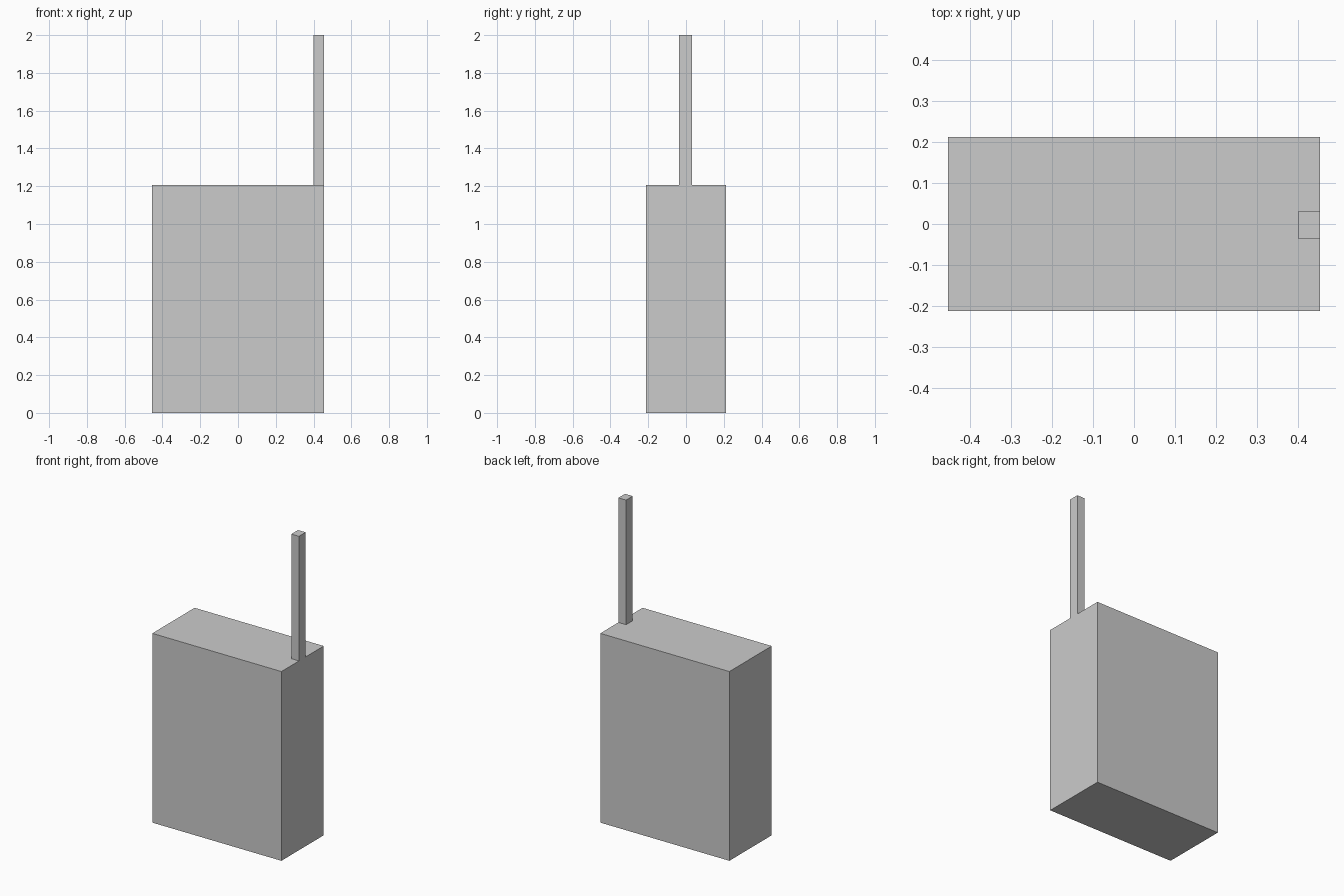
import bpy
from mathutils import Vector

if "Cube" in bpy.data.objects:
    bpy.data.objects.remove(bpy.data.objects["Cube"])


def box(name, lo, hi):
    """Add a box spanning the corners lo and hi."""
    lo, hi = Vector(lo), Vector(hi)
    bpy.ops.mesh.primitive_cube_add(size=1, location=(lo + hi) / 2)
    obj = bpy.context.object
    obj.name = name
    obj.scale = hi - lo
    bpy.ops.object.transform_apply(location=False, rotation=False, scale=True)
    return obj


# Main body
box("body", (-0.455, -0.213, 0), (0.455, 0.213, 1.206))

# Thin square antenna, flush with the right side of the body
box("antenna", (0.401, -0.036, 1.206), (0.455, 0.031, 2.0))
